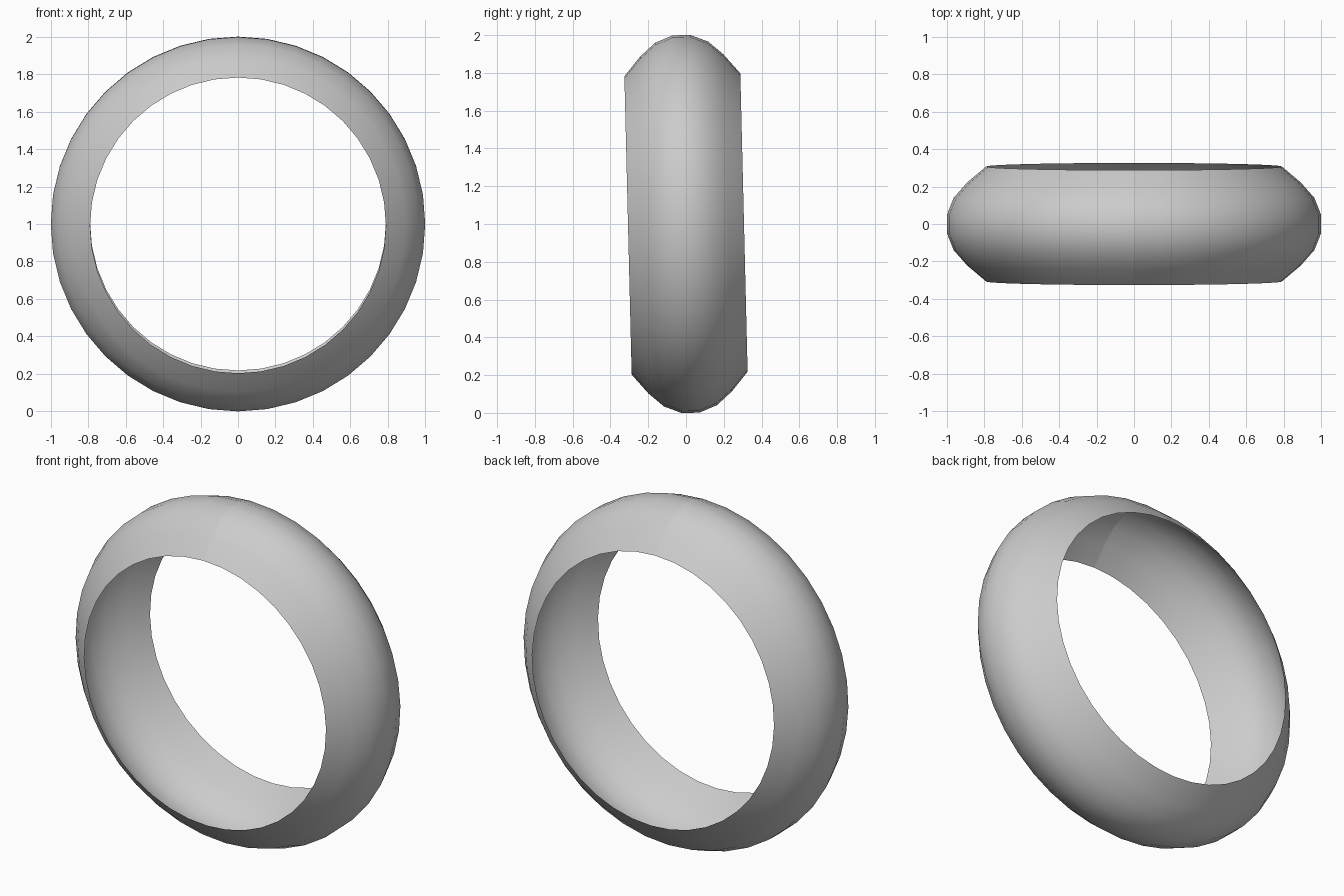
import bpy
from math import sin, cos, pi, radians

if "Cube" in bpy.data.objects:
    bpy.data.objects.remove(bpy.data.objects["Cube"])

SIDES = 40
# Half of the bowed cross-section: (distance from middle, radius)
half = [(0.047, 1.0), (0.14, 0.963), (0.221, 0.892), (0.307, 0.79)]
profile = [(-y, r) for y, r in reversed(half)] + half
n = len(profile)

# Revolve the open shell around y; the seam at the top is left unwelded
verts, faces = [], []
for i in range(SIDES + 1):
    a = 2 * pi * i / SIDES
    verts += [(r * sin(a), y, r * cos(a)) for y, r in profile]
for i in range(SIDES):
    for j in range(n - 1):
        a, b = i * n + j, (i + 1) * n + j
        faces.append((a, b, b + 1, a + 1))

mesh = bpy.data.meshes.new("ring_band")
mesh.from_pydata(verts, [], faces)
mesh.update()
# Make the faces point outward
if mesh.polygons[0].normal.dot(mesh.polygons[0].center) < 0:
    mesh.flip_normals()
mesh.polygons.foreach_set("use_smooth", [True] * len(mesh.polygons))

# Stand the ring on the floor, leaning slightly to the front
ring = bpy.data.objects.new("ring_band", mesh)
bpy.context.collection.objects.link(ring)
ring.location = (0, 0, 1.0)
ring.rotation_euler = (radians(1.4), 0, 0)
